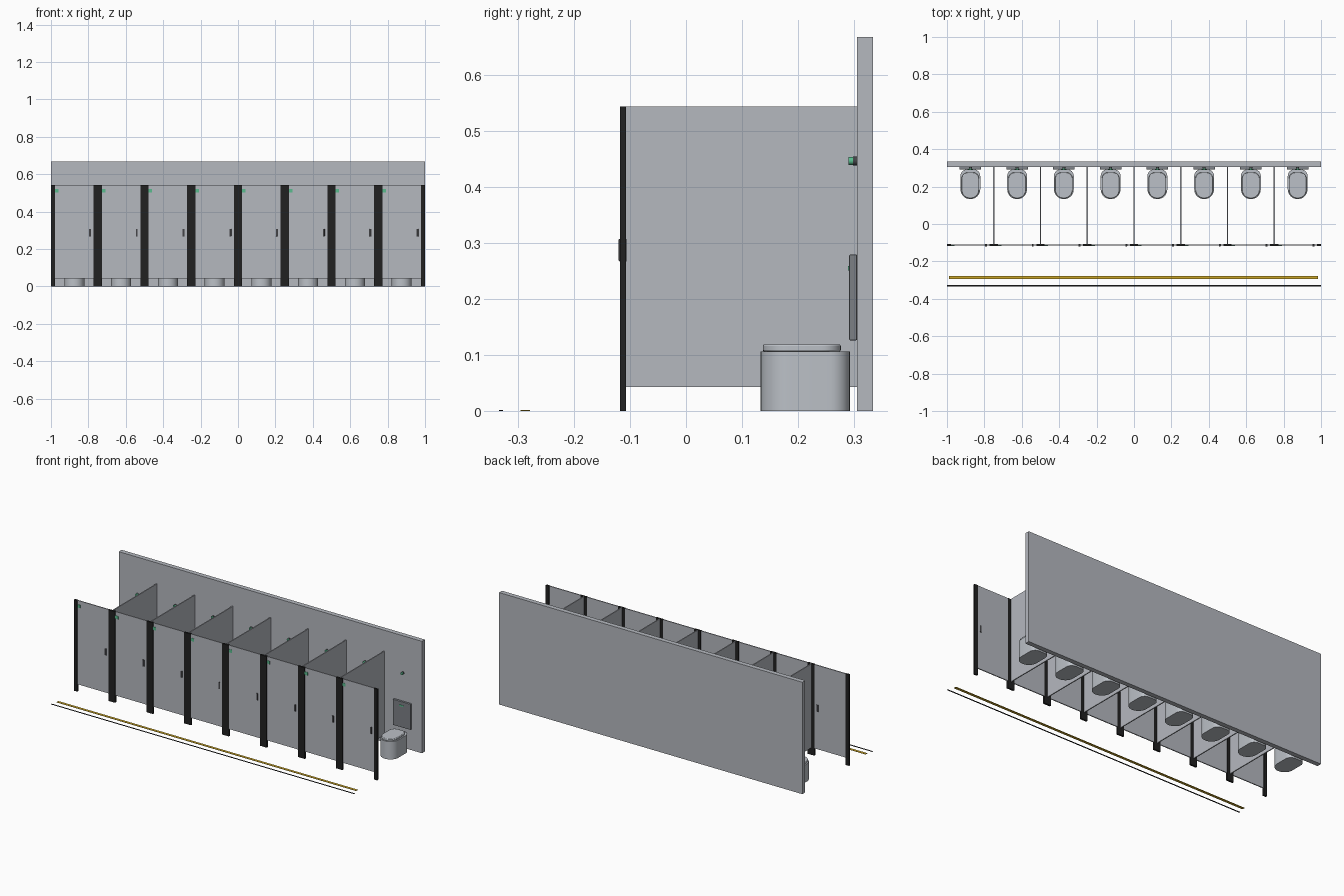
import bpy, bmesh, math

if "Cube" in bpy.data.objects:
    bpy.data.objects.remove(bpy.data.objects["Cube"])


def material(name, r, g, b):
    m = bpy.data.materials.new(name)
    m.diffuse_color = (r, g, b, 1)
    m.use_nodes = True
    m.node_tree.nodes["Principled BSDF"].inputs["Base Color"].default_value = m.diffuse_color
    return m


GREY = material("panel grey", 0.46, 0.48, 0.52)
CERAMIC = material("ceramic grey", 0.50, 0.53, 0.57)
BLACK = material("post black", 0.015, 0.015, 0.015)
DARK = material("handle dark grey", 0.06, 0.06, 0.065)
STEEL = material("cistern grey", 0.20, 0.215, 0.235)
GREEN = material("indicator green", 0.10, 0.50, 0.27)
YELLOW = material("line yellow", 0.60, 0.38, 0.02)


def finish(bm, name, mat, bevel=0.0, smooth=False):
    bmesh.ops.recalc_face_normals(bm, faces=bm.faces)
    me = bpy.data.meshes.new(name)
    bm.to_mesh(me)
    bm.free()
    me.materials.append(mat)
    ob = bpy.data.objects.new(name, me)
    bpy.context.collection.objects.link(ob)
    if bevel:
        mod = ob.modifiers.new("soft edge", "BEVEL")
        mod.width, mod.segments, mod.limit_method = bevel, 2, "ANGLE"
        mod.angle_limit = math.radians(50)
    if smooth:
        bpy.ops.object.select_all(action="DESELECT")
        ob.select_set(True)
        bpy.context.view_layer.objects.active = ob
        bpy.ops.object.shade_smooth_by_angle(angle=math.radians(35))
    return ob


def box(name, x, y, z, mat, bevel=0.0):
    """Box from (min, max) ranges."""
    bm = bmesh.new()
    bmesh.ops.create_cube(bm, size=1)
    for v in bm.verts:
        v.co = [(a + b) / 2 + c * (b - a) for c, (a, b) in zip(v.co, (x, y, z))]
    return finish(bm, name, mat, bevel)


def rounded_prism(name, cx, y0, y1, half, r_front, r_back, z0, z1, mat, bevel=0.0):
    """Vertical prism whose outline has separate front and back corner radii."""
    bm = bmesh.new()
    verts = []
    corners = ((1, 1, r_back, 0), (-1, 1, r_back, 90),
               (-1, -1, r_front, 180), (1, -1, r_front, 270))
    for sx, sy, r, start in corners:
        px = cx + sx * (half - r)
        py = y1 - r if sy > 0 else y0 + r
        for i in range(9):
            a = math.radians(start + 90 * i / 8)
            verts.append(bm.verts.new((px + r * math.cos(a), py + r * math.sin(a), z0)))
    bottom = bm.faces.new(verts)
    top = bmesh.ops.extrude_face_region(bm, geom=[bottom], use_keep_orig=True)["geom"]
    for v in top:
        if isinstance(v, bmesh.types.BMVert):
            v.co.z = z1
    bmesh.ops.remove_doubles(bm, verts=bm.verts, dist=1e-5)
    return finish(bm, name, mat, bevel, True)


def disc(name, cx, y0, y1, z, r, mat, sides=16):
    """Short cylinder along y."""
    bm = bmesh.new()
    bmesh.ops.create_cone(bm, cap_ends=True, segments=sides, radius1=r, radius2=r, depth=y1 - y0)
    for v in bm.verts:
        x, y, d = v.co
        v.co = (cx + x, (y0 + y1) / 2 + d, z + y)
    return finish(bm, name, mat, 0, True)


# back wall and floor lines
box("back_wall", (-1, 1), (0.305, 0.333), (0, 0.667), GREY)
box("yellow_floor_line", (-0.99, 0.985), (-0.295, -0.278), (0, 0.002), YELLOW)
box("black_floor_line", (-1, 1), (-0.333, -0.326), (0, 0.002), BLACK)

# posts between the doors, half width at both ends
for i in range(9):
    x = -1 + 0.25 * i
    box("post", (max(x - 0.022, -1), min(x + 0.022, 1)), (-0.118, -0.107), (0, 0.543), BLACK)
    if 0 < i < 8:
        box("partition", (x - 0.003, x + 0.003), (-0.107, 0.305), (0.043, 0.543), GREY)

# stall contents
for i in range(8):
    x = -0.875 + 0.25 * i
    left, right = x - 0.103, x + 0.103

    # door with handle and indicator
    box("door", (left, right), (-0.115, -0.109), (0.043, 0.543), GREY)
    box("door_handle", (right - 0.024, right - 0.014), (-0.120, -0.115), (0.267, 0.307), DARK, 0.0015)
    box("inner_handle", (right - 0.024, right - 0.014), (-0.109, -0.106), (0.267, 0.307), DARK)
    box("door_indicator", (left, left + 0.019), (-0.117, -0.115), (0.502, 0.520), GREEN)

    # toilet bowl, seat and lid
    rounded_prism("toilet_bowl", x, 0.133, 0.292, 0.053, 0.052, 0.035, 0, 0.106, CERAMIC)
    rounded_prism("toilet_seat", x, 0.137, 0.276, 0.047, 0.046, 0.034, 0.106, 0.119, CERAMIC, 0.003)

    # cistern panel with flush button
    box("cistern_panel", (x - 0.058, x + 0.058), (0.291, 0.305), (0.126, 0.279), STEEL, 0.002)
    box("flush_button", (x - 0.014, x + 0.014), (0.289, 0.291), (0.251, 0.259), GREEN)

    # wall sensor
    disc("sensor_ring", x, 0.298, 0.305, 0.446, 0.008, DARK)
    disc("sensor_button", x, 0.290, 0.2985, 0.446, 0.007, GREEN)
